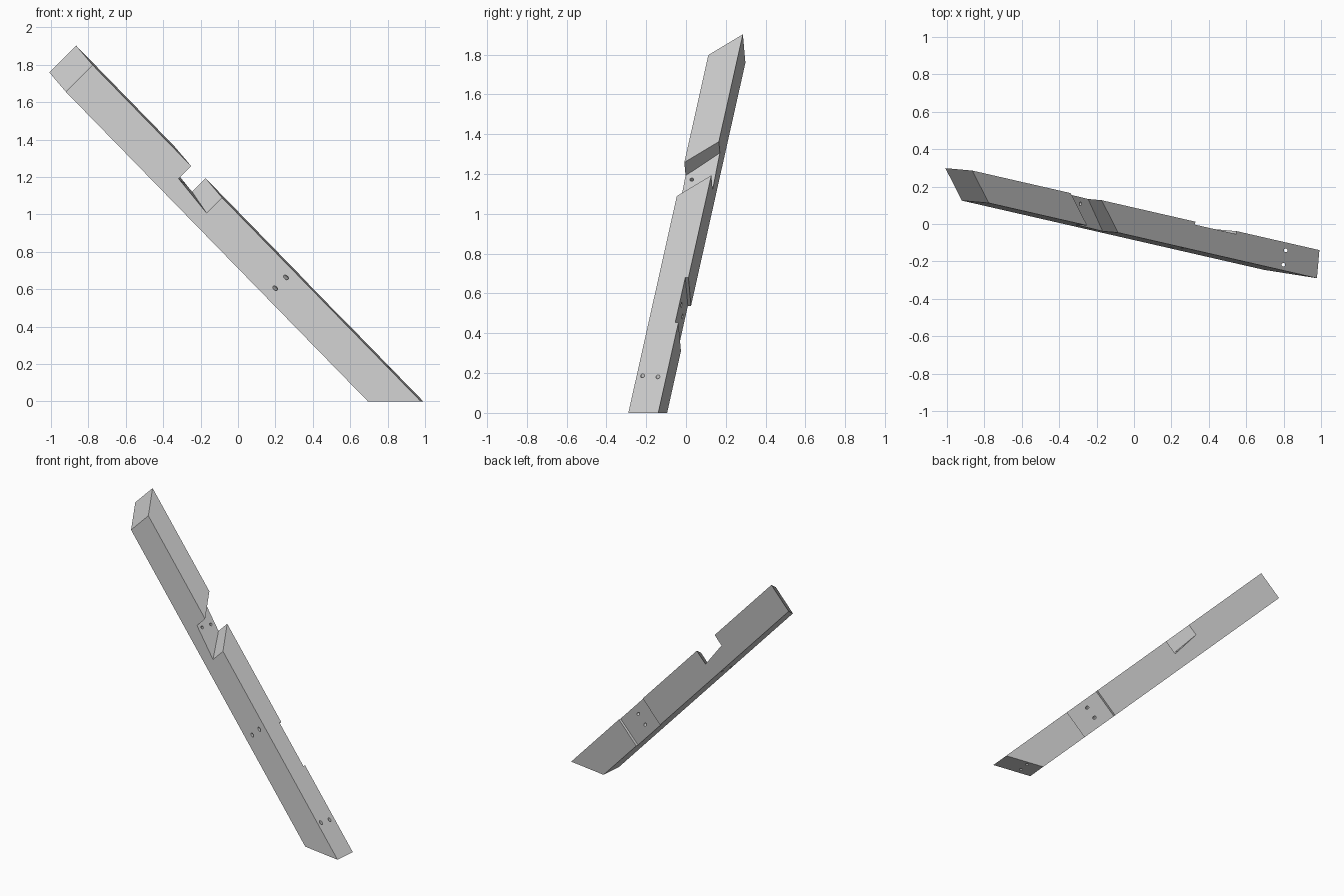
import bpy
import bmesh
from mathutils import Vector

if "Cube" in bpy.data.objects:
    bpy.data.objects.remove(bpy.data.objects["Cube"])

# Beam frame: along the length, through the thickness, across the width
ORIGIN = Vector((-0.92, 0.125, 1.655))
ALONG = Vector((1.615, -0.37, -1.655)).normalized()
THICK = Vector((0.156, 0.985, -0.069))
THICK = (THICK - ALONG * THICK.dot(ALONG)).normalized()
WIDE = THICK.cross(ALONG).normalized()
if WIDE.z < 0:
    WIDE = -WIDE
WIDTH, DEPTH, SLANT = 0.203, 0.15, 1.08


def place(s, t, w):
    return ORIGIN + ALONG * s + THICK * t + WIDE * w


def finish(bm, name):
    bmesh.ops.recalc_face_normals(bm, faces=bm.faces)
    mesh = bpy.data.meshes.new(name)
    bm.to_mesh(mesh)
    bm.free()
    obj = bpy.data.objects.new(name, mesh)
    bpy.context.collection.objects.link(obj)
    return obj


def prism(profile, low, high):
    """Solid from a length/thickness profile; low and high give the width range."""
    bm = bmesh.new()
    bottom = [bm.verts.new(place(s, t, low(s))) for s, t in profile]
    top = [bm.verts.new(place(s, t, high(s))) for s, t in profile]
    bm.faces.new(bottom)
    bm.faces.new(top)
    for i in range(len(profile)):
        j = (i + 1) % len(profile)
        bm.faces.new((bottom[i], bottom[j], top[j], top[i]))
    bmesh.ops.recalc_face_normals(bm, faces=bm.faces)
    return bm


def drill(name, center, direction, length):
    rot = direction.to_track_quat("Z", "Y").to_matrix().to_4x4()
    rot.translation = center
    bm = bmesh.new()
    bmesh.ops.create_cone(bm, cap_ends=True, segments=16, radius1=0.01,
                          radius2=0.01, depth=length, matrix=rot)
    return finish(bm, name)


# Beam with a bevelled top end and a shallow housing across the back
recess = DEPTH - 0.016
profile = [(0, 0), (2.9, 0), (2.9, DEPTH), (1.888, DEPTH), (1.888, recess),
           (1.568, recess), (1.568, DEPTH), (-SLANT * DEPTH, DEPTH)]
bm = prism(profile, lambda s: 0, lambda s: WIDTH)

# Level foot cut
cut = bmesh.ops.bisect_plane(bm, geom=bm.verts[:] + bm.edges[:] + bm.faces[:],
                             plane_co=(0, 0, 0), plane_no=(0, 0, 1), clear_inner=True)
bmesh.ops.holes_fill(bm, edges=[e for e in bm.edges if e.is_boundary], sides=0)
beam = finish(bm, "diagonal_beam")

# Slanted notch with a slightly tilted floor
t0, t1 = -0.05, DEPTH + 0.05
notch = [(0.763 - SLANT * t0, t0), (1.003 - SLANT * t0, t0),
         (1.003 - SLANT * t1, t1), (0.763 - SLANT * t1, t1)]
cutters = [finish(prism(notch, lambda s: 0.108 - 0.09 * (s - 0.76), lambda s: 0.3),
                  "notch_cutter")]

# Paired bolt holes: foot, notch floor, and back housing
for t in (0.03, 0.108):
    cutters.append(drill("foot_hole_cutter", place(2.277, t, WIDTH), Vector((0, 0, 1)), 0.8))
for t in (0.035, 0.115):
    cutters.append(drill("notch_hole_cutter", place(0.785, t, 0.05), WIDE, 0.25))
for w in (0.068, 0.15):
    cutters.append(drill("housing_hole_cutter", place(1.632, DEPTH / 2 - 0.008, w),
                         ALONG * 0.16 + THICK * 0.134, 0.4))

bpy.context.view_layer.objects.active = beam
for cutter in cutters:
    mod = beam.modifiers.new(cutter.name, "BOOLEAN")
    mod.operation = "DIFFERENCE"
    mod.solver = "EXACT"
    mod.object = cutter
    bpy.ops.object.modifier_apply(modifier=mod.name)
for cutter in cutters:
    bpy.data.objects.remove(cutter)

# Plain grey finish
grey = bpy.data.materials.new("light_grey")
grey.use_nodes = True
color = (0.6, 0.6, 0.6, 1)
grey.diffuse_color = color
grey.node_tree.nodes["Principled BSDF"].inputs["Base Color"].default_value = color
beam.data.materials.clear()
beam.data.materials.append(grey)
for poly in beam.data.polygons:
    poly.material_index = 0
